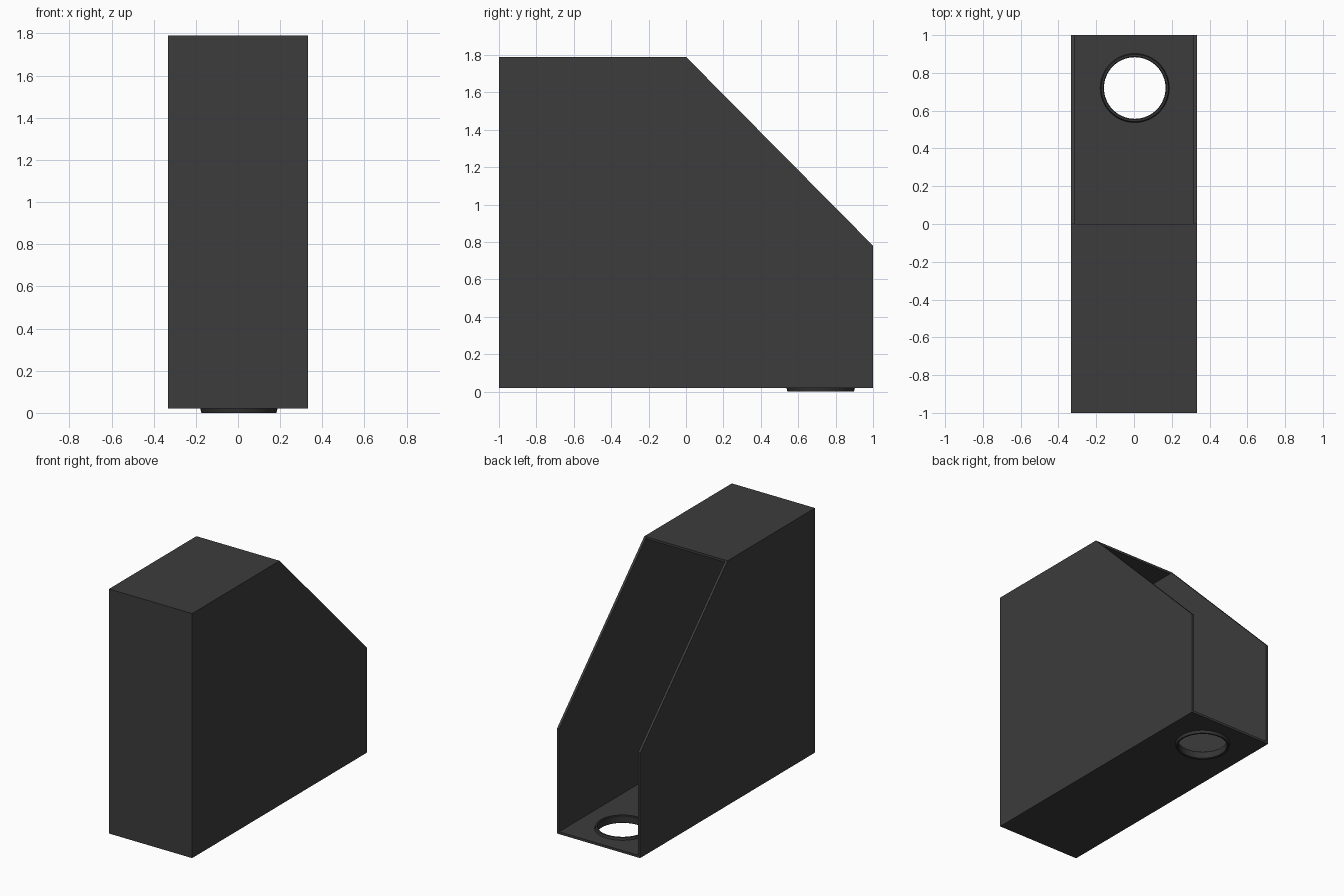
import bpy, bmesh, math

if "Cube" in bpy.data.objects:
    bpy.data.objects.remove(bpy.data.objects["Cube"])

W, T = 0.333, 0.017            # half width, board thickness
Z0, Z1, ZB = 0.02, 1.79, 0.78  # bottom, top, low back edge
HOLE_X, HOLE_Y = 0.004, 0.72


def material(name, v):
    m = bpy.data.materials.new(name)
    m.diffuse_color = (v, v, v, 1)
    m.use_nodes = True
    m.node_tree.nodes["Principled BSDF"].inputs["Base Color"].default_value = m.diffuse_color
    return m


board_mat = material("dark_board", 0.045)
ring_mat = material("dark_ring", 0.035)


def make_object(name, bm, mat):
    bmesh.ops.recalc_face_normals(bm, faces=bm.faces[:])
    me = bpy.data.meshes.new(name)
    bm.to_mesh(me)
    bm.free()
    me.materials.append(mat)
    ob = bpy.data.objects.new(name, me)
    bpy.context.collection.objects.link(ob)
    return ob


def panel(name, profile, x0, x1):
    """Extrude a (y, z) outline from x0 to x1."""
    bm = bmesh.new()
    face = bm.faces.new([bm.verts.new((x0, y, z)) for y, z in profile])
    ext = bmesh.ops.extrude_face_region(bm, geom=[face])
    verts = [g for g in ext["geom"] if isinstance(g, bmesh.types.BMVert)]
    bmesh.ops.translate(bm, verts=verts, vec=(x1 - x0, 0, 0))
    return make_object(name, bm, board_mat)


def rect(y0, y1, z0, z1):
    return [(y0, z0), (y1, z0), (y1, z1), (y0, z1)]


# Side panels with the sloped cut
side = [(-1, Z0), (1, Z0), (1, ZB), (0, Z1), (-1, Z1)]
panel("left_side", side, -W, -W + T)
panel("right_side", side, W - T, W)

# Front, top and floor boards between the sides
inner = W - T
panel("front_board", rect(-1, -1 + T, Z0, Z1), -inner, inner)
panel("top_board", rect(-1 + T, 0, Z1 - T, Z1), -inner, inner)
floor = panel("floor_board", rect(-1 + T, 1, Z0, Z0 + T), -inner, inner)

# Round finger hole through the floor
bpy.ops.mesh.primitive_cylinder_add(vertices=64, radius=0.168, depth=0.3,
                                    location=(HOLE_X, HOLE_Y, Z0))
cutter = bpy.context.object
cutter.name = "hole_cutter"
cut = floor.modifiers.new("hole", 'BOOLEAN')
cut.object = cutter
cut.solver = 'EXACT'
bpy.context.view_layer.objects.active = floor
bpy.ops.object.modifier_apply(modifier="hole")
bpy.data.objects.remove(cutter, do_unlink=True)

# Grommet ring: flanges above and below the floor, turned from a profile
zf = Z0 + T
profile = [(0.163, 0.004), (0.167, 0), (0.178, 0), (0.183, Z0), (0.168, Z0),
           (0.168, zf), (0.183, zf), (0.178, zf + 0.018),
           (0.167, zf + 0.018), (0.163, zf + 0.014)]
bm = bmesh.new()
vs = [bm.verts.new((HOLE_X + r, HOLE_Y, z)) for r, z in profile]
es = [bm.edges.new((vs[i - 1], vs[i])) for i in range(len(vs))]
bmesh.ops.spin(bm, geom=vs + es, cent=(HOLE_X, HOLE_Y, 0), axis=(0, 0, 1),
               angle=2 * math.pi, steps=64)
bmesh.ops.remove_doubles(bm, verts=bm.verts[:], dist=1e-4)
ring = make_object("finger_hole_ring", bm, ring_mat)
bpy.ops.object.select_all(action='DESELECT')
ring.select_set(True)
bpy.context.view_layer.objects.active = ring
bpy.ops.object.shade_smooth_by_angle(angle=math.radians(30))
